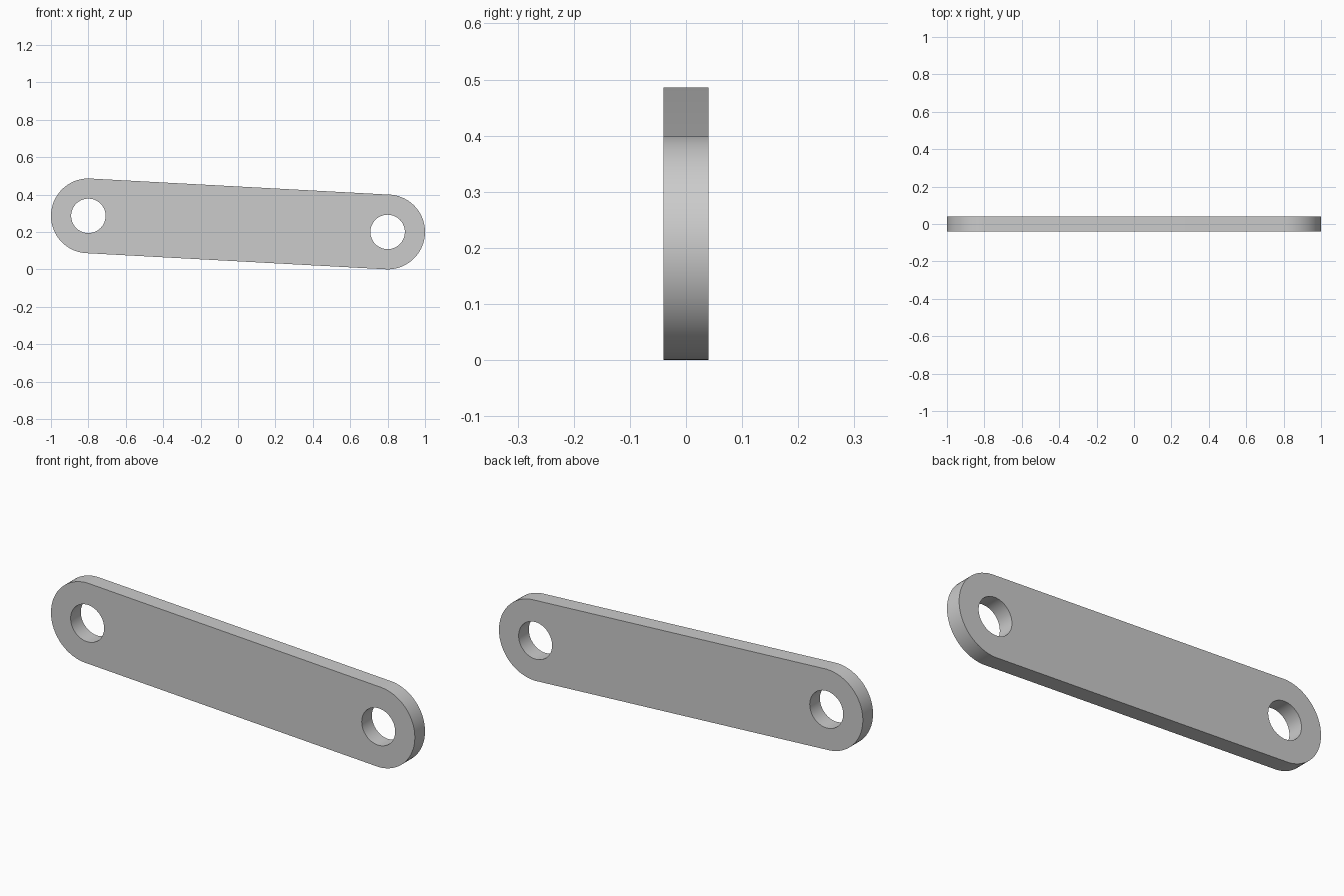
import bpy
from math import pi, cos, sin, radians

cube = bpy.data.objects.get("Cube")
if cube:
    bpy.data.objects.remove(cube, do_unlink=True)

HALF_SPAN, END_RADIUS, HOLE_RADIUS, HALF_THICK = 0.8, 0.2, 0.092, 0.04
LEFT_Z, RIGHT_Z = 0.2, 0.286     # heights of the two pivot centres
STEPS = 32


def arc(cx, cz, radius, start, sweep, steps):
    return [(cx + radius * cos(start + sweep * i / steps),
             cz + radius * sin(start + sweep * i / steps)) for i in range(steps + 1)]


def add_loop(curve, points):
    spline = curve.splines.new('POLY')
    spline.points.add(len(points) - 1)
    for p, (x, z) in zip(spline.points, points):
        p.co = (x, z, 0, 1)
    spline.use_cyclic_u = True


# Flat link outline: two half-round ends joined by sloping edges
curve = bpy.data.curves.new("link_bar", 'CURVE')
curve.dimensions = '2D'
curve.fill_mode = 'BOTH'
curve.extrude = HALF_THICK
add_loop(curve, arc(HALF_SPAN, LEFT_Z, END_RADIUS, -pi / 2, pi, STEPS)
         + arc(-HALF_SPAN, RIGHT_Z, END_RADIUS, pi / 2, pi, STEPS))

# Pivot holes
for x, z in ((HALF_SPAN, LEFT_Z), (-HALF_SPAN, RIGHT_Z)):
    add_loop(curve, arc(x, z, HOLE_RADIUS, 0, 2 * pi, 2 * STEPS)[:-1])

# Stand the bar upright and turn it into a mesh
bar = bpy.data.objects.new("link_bar", curve)
bpy.context.collection.objects.link(bar)
bar.rotation_euler.x = pi / 2
bpy.ops.object.select_all(action='DESELECT')
bar.select_set(True)
bpy.context.view_layer.objects.active = bar
bpy.ops.object.convert(target='MESH')
bar = bpy.context.object
bpy.ops.object.transform_apply(location=False, rotation=True, scale=False)

# Weld the caps to the rim and shade the round walls smooth
bpy.ops.object.mode_set(mode='EDIT')
bpy.ops.mesh.select_all(action='SELECT')
bpy.ops.mesh.remove_doubles(threshold=0.0001)
bpy.ops.mesh.normals_make_consistent(inside=False)
bpy.ops.object.mode_set(mode='OBJECT')
bpy.ops.object.shade_smooth_by_angle(angle=radians(30))

# Plain grey metal
grey = bpy.data.materials.new("light_grey")
grey.use_nodes = True
colour = (0.6, 0.6, 0.6, 1)
grey.diffuse_color = colour
grey.node_tree.nodes["Principled BSDF"].inputs["Base Color"].default_value = colour
bar.data.materials.clear()
bar.data.materials.append(grey)
